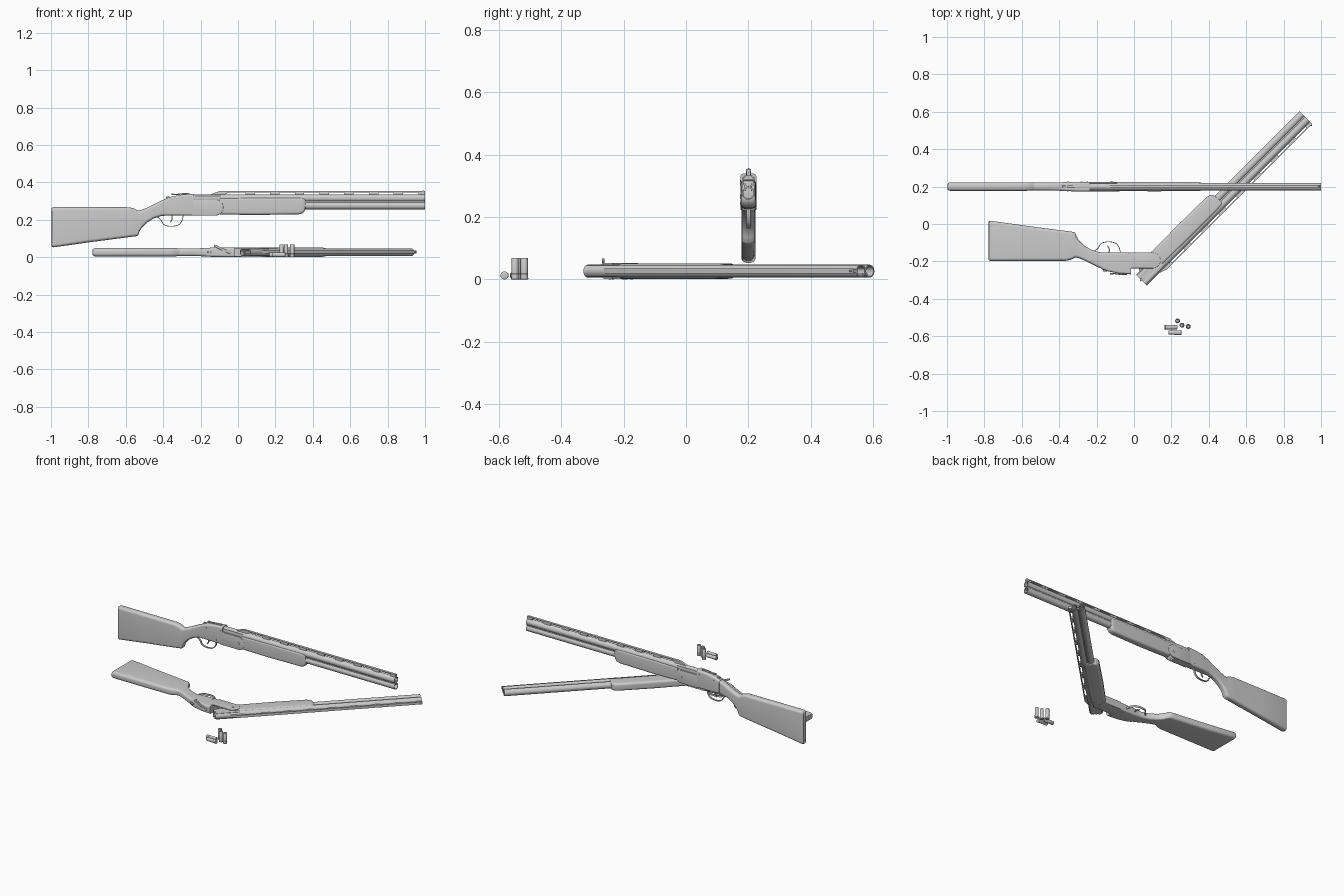
import bpy, bmesh, math
from mathutils import Matrix, Vector

if "Cube" in bpy.data.objects:
    bpy.data.objects.remove(bpy.data.objects["Cube"])

T = Matrix.Translation


def finish(name, bm, mat=Matrix(), bevel=0.0):
    bmesh.ops.recalc_face_normals(bm, faces=bm.faces)
    if bevel:
        edges = [e for e in bm.edges if len(e.link_faces) == 2 and e.calc_face_angle(0) > 0.7]
        bmesh.ops.bevel(bm, geom=edges, offset=bevel, segments=3, profile=0.5,
                        affect='EDGES', clamp_overlap=True)
    me = bpy.data.meshes.new(name)
    bm.to_mesh(me)
    bm.free()
    for p in me.polygons:
        p.use_smooth = True
    me.set_sharp_from_angle(angle=math.radians(35))
    ob = bpy.data.objects.new(name, me)
    bpy.context.collection.objects.link(ob)
    ob.matrix_world = mat
    return ob


def skin(bm, rings, closed=False):
    """Bridge vertex rings; cap both ends unless closed on itself."""
    rows = [[bm.verts.new(v) for v in r] for r in rings]
    n = len(rows[0])
    pairs = list(zip(rows, rows[1:])) + ([(rows[-1], rows[0])] if closed else [])
    for a, b in pairs:
        for i in range(n):
            j = (i + 1) % n
            bm.faces.new((a[i], a[j], b[j], b[i]))
    if not closed:
        bm.faces.new(rows[0])
        bm.faces.new(rows[-1])


def loft(name, stations, mat, bow=None):
    """Rounded-rectangle sections: (x, z_low, z_high, half_width, radius)."""
    rings = []
    for x, zl, zh, hw, r in stations:
        ring = []
        for k, (sy, sz) in enumerate([(1, 1), (-1, 1), (-1, -1), (1, -1)]):
            cy, cz = sy * (hw - r), (zh - r if sz > 0 else zl + r)
            for i in range(7):
                a = math.pi / 2 * (k + i / 6)
                y, z = cy + r * math.cos(a), cz + r * math.sin(a)
                ring.append((x + (bow(x, z) if bow else 0), y, z))
        rings.append(ring)
    bm = bmesh.new()
    skin(bm, rings)
    return finish(name, bm, mat)


def prism(name, pts, y0, y1, mat, bevel=0.0):
    bm = bmesh.new()
    skin(bm, [[(x, y, z) for x, z in pts] for y in (y0, y1)])
    return finish(name, bm, mat, bevel)


def box(name, x0, x1, hw, z0, z1, mat, bevel=0.0):
    return prism(name, [(x0, z0), (x1, z0), (x1, z1), (x0, z1)], -hw, hw, mat, bevel)


def lathe(name, prof, mat, closed=False, n=28):
    """Revolve (x, radius) points about the x axis."""
    bm = bmesh.new()
    skin(bm, [[(x, r * math.cos(2 * math.pi * i / n), r * math.sin(2 * math.pi * i / n))
               for i in range(n)] for x, r in prof], closed)
    return finish(name, bm, mat)


def smooth_path(p, n=6):
    q = [Vector(v) for v in [p[0], *p, p[-1]]]
    out = []
    for a, b, c, d in zip(q, q[1:], q[2:], q[3:]):
        for i in range(n):
            t = i / n
            out.append(0.5 * (2 * b + (c - a) * t + (2 * a - 5 * b + 4 * c - d) * t * t
                              + (3 * b - a - 3 * c + d) * t ** 3))
    return out + [q[-1]]


def ribbon(name, pts, thick, hw, mat):
    path = smooth_path(pts)
    left, right = [], []
    for i, p in enumerate(path):
        d = (path[min(i + 1, len(path) - 1)] - path[max(i - 1, 0)]).normalized()
        nrm = Vector((-d.y, d.x)) * thick / 2
        left.append(p + nrm)
        right.append(p - nrm)
    return prism(name, left + right[::-1], -hw, hw, mat)


HX, HZ = -0.12, 0.265          # hinge pin
UP, LOW = 0.316, 0.276         # barrel axis heights


def frame(tag, m, lever_angle):
    # butt stock with pistol grip and slightly hollow butt
    def bow(x, z):
        return 0.013 * (1 - ((z - 0.16) / 0.107) ** 2) * max(0, (-0.9 - x) / 0.1)
    loft(tag + "_stock", [
        (-1.0, .060, .260, .015, .013), (-.995, .055, .265, .020, .016),
        (-.985, .053, .268, .0225, .017), (-.80, .079, .268, .0225, .017),
        (-.585, .107, .267, .0225, .016), (-.56, .110, .262, .022, .016),
        (-.54, .113, .253, .021, .016), (-.533, .119, .250, .021, .016),
        (-.528, .135, .250, .021, .016), (-.515, .157, .253, .021, .016),
        (-.49, .182, .263, .021, .016), (-.455, .205, .280, .021, .016),
        (-.41, .220, .302, .0215, .015), (-.35, .226, .323, .022, .014)], m, bow)
    # receiver body
    loft(tag + "_receiver", [
        (-.395, .222, .310, .0225, .013), (-.36, .223, .323, .0245, .012),
        (-.30, .223, .335, .0255, .011), (-.235, .223, .339, .0255, .010)], m)
    # side walls with a round knuckle, and floor
    arc = [(HX + .042 * math.cos(a), HZ + .042 * math.sin(a))
           for a in [math.pi * (i / 14 - .5) for i in range(15)]]
    for side, s in (("left", 1), ("right", -1)):
        prism(f"{tag}_receiver_wall_{side}", [(-.25, .223)] + arc + [(-.25, .307)],
              s * .0195, s * .0255, m, .002)
    box(tag + "_receiver_floor", -.25, -.13, .022, .223, .236, m)
    # hinge and screws
    for i, (x, z, r) in enumerate([(HX, HZ, .008), (-.355, .305, .004),
                                   (-.25, .315, .004), (-.28, .245, .005)]):
        lathe(f"{tag}_pin_{i}", [(-.0265, r), (.0265, r)],
              m @ T((x, 0, z)) @ Matrix.Rotation(math.pi / 2, 4, 'Z'), n=16)
    # trigger guard and trigger
    ribbon(tag + "_trigger_guard", [(-.43, .214), (-.412, .198), (-.395, .174), (-.36, .165),
                                    (-.32, .172), (-.300, .195), (-.292, .226)], .004, .006, m)
    ribbon(tag + "_trigger", [(-.355, .228), (-.352, .205), (-.362, .187)], .006, .0035, m)
    # opening lever and safety button
    ml = m @ T((-.27, 0, 0)) @ Matrix.Rotation(lever_angle, 4, 'Z')
    prism(tag + "_top_lever", [(-.085, .331), (-.04, .334), (.012, .334), (.012, .342),
                               (-.03, .342), (-.06, .338), (-.085, .340)], -.006, .006, ml, .0015)
    box(tag + "_safety", -.385, -.365, .005, .310, .325, m, .0015)


def barrels(tag, m):
    # two hollow barrels
    for nm, z in (("upper", UP), ("lower", LOW)):
        lathe(f"{tag}_{nm}_barrel", [(-.238, .0205), (1, .0205), (1, .0165), (-.238, .0165)],
              m @ T((0, 0, z)), closed=True, n=32)
        lathe(f"{tag}_{nm}_chamber_plug", [(-.1, .0167), (-.09, .0167)], m @ T((0, 0, z)))
    # joining ribs, breech block sides and lump
    for s in (1, -1):
        prism(f"{tag}_side_rib_{s}", [(-.235, .284), (.998, .284), (.998, .308), (-.235, .308)],
              s * .008, s * .012, m)
        prism(f"{tag}_breech_side_{s}", [(-.232, .262), (-.09, .262), (-.09, .328), (-.232, .328)],
              s * .0175, s * .0193, m)
    prism(tag + "_lump", [(-.215, .262), (-.20, .240), (-.15, .238), (-.12, .262)],
          -.010, .010, m, .002)
    box(tag + "_ejector", -.244, -.20, .017, .292, .300, m, .001)
    # ventilated rib with posts and bead
    prism(tag + "_top_rib", [(-.15, .334), (-.07, .334), (-.05, .347), (1, .347),
                             (1, .353), (-.10, .353)], -.008, .008, m)
    for i in range(8):
        x = .04 + i * .132
        box(f"{tag}_rib_post_{i}", x, min(x + .05, 1), .0065, .333, .348, m)
    lathe(tag + "_bead", [(.985, .001), (.987, .003), (.993, .003), (.995, .001)],
          m @ T((0, 0, .354)), n=12)
    # fore-end
    loft(tag + "_fore_end", [
        (-.095, .228, .318, .0243, .014), (.10, .226, .320, .025, .014),
        (.325, .229, .320, .0245, .014), (.345, .235, .319, .024, .014),
        (.356, .246, .316, .0225, .013), (.36, .258, .310, .020, .012)], m)


# closed gun standing upright
m1 = T((0, 0.2, 0))
frame("closed_gun", m1, 0)
barrels("closed_gun", m1)

# opened gun lying on its side, barrels swung down 45 degrees
m2 = T((0.22, 0.07, 0.0265)) @ Matrix.Rotation(math.pi / 2, 4, 'X')
swing = T((HX, 0, HZ)) @ Matrix.Rotation(math.radians(45), 4, 'Y') @ T((-HX, 0, -HZ))
frame("open_gun", m2, math.radians(-25))
barrels("open_gun", m2 @ swing)

# cartridges: three standing, two lying
shell = [(0, .011), (.001, .0128), (.004, .0128), (.005, .0118), (.018, .0118),
         (.0185, .0114), (.067, .0114), (.069, .010), (.069, .007), (.066, .006)]
up = Matrix.Rotation(-math.pi / 2, 4, 'Y')
for i, (x, y) in enumerate([(.233, -.518), (.257, -.541), (.290, -.548)]):
    lathe(f"standing_cartridge_{i}", shell, T((x, y, 0)) @ up, n=24)
for i, (x, y, a) in enumerate([(.163, -.552, 0), (.253, -.582, 178)]):
    lathe(f"lying_cartridge_{i}", shell,
          T((x, y, .0128)) @ Matrix.Rotation(math.radians(a), 4, 'Z'), n=24)
